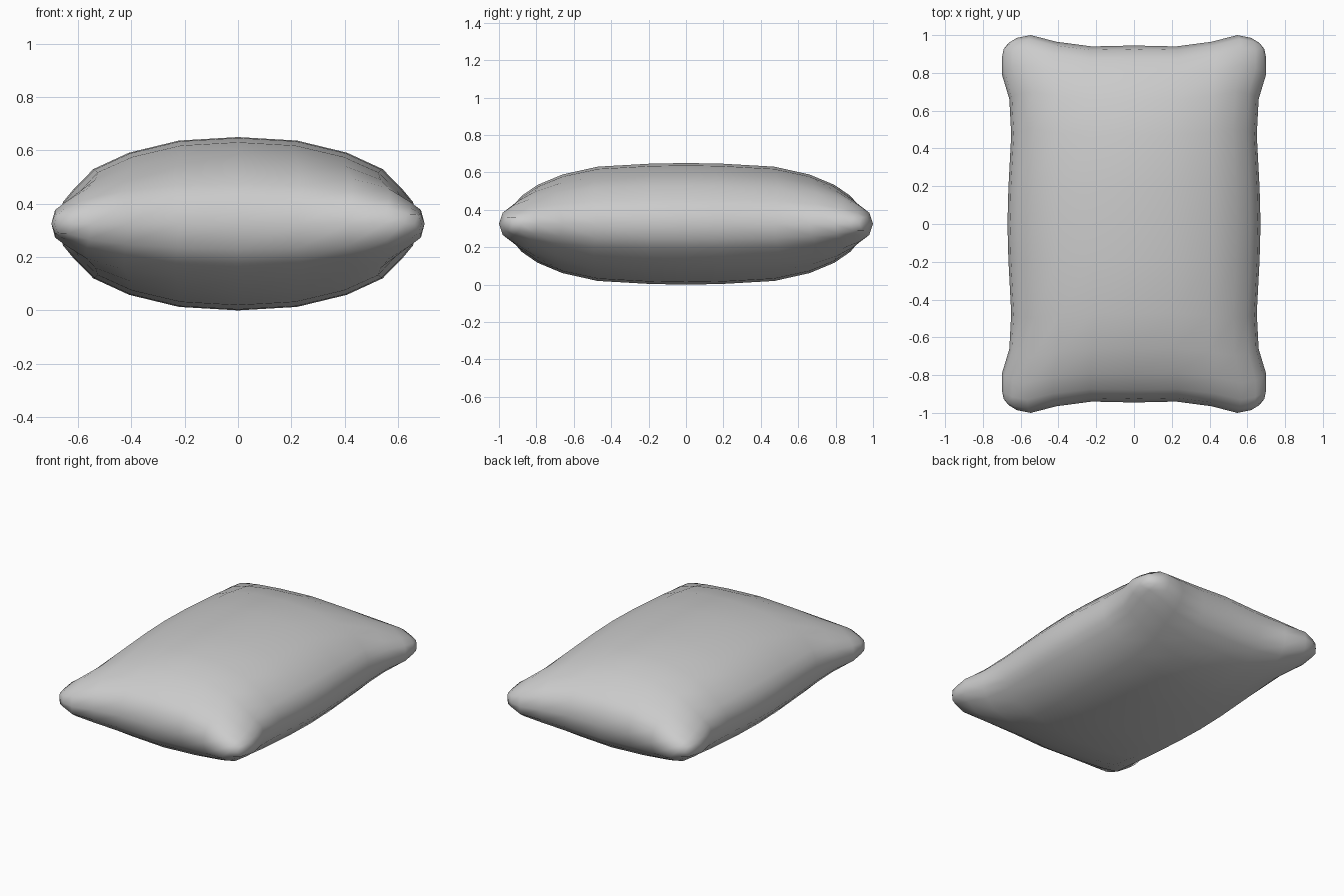
import bpy, bmesh

if "Cube" in bpy.data.objects:
    bpy.data.objects.remove(bpy.data.objects["Cube"])

MID = 0.325

# Quarter stations: (fraction of half size, outline reach, fullness)
ACROSS = [(0, .945, 1), (.33, .94, .96), (.61, .965, .82), (.81, 1.0, .63),
          (.92, .985, .40), (.98, .96, .25), (1, .945, 0)]
ALONG = [(0, .67, 1), (.2, .665, .99), (.5, .65, .94), (.7, .66, .81),
         (.84, .70, .64), (.93, .70, .46), (.98, .69, .29), (1, .675, 0)]


def mirrored(stations):
    """Extend quarter stations to both sides of the centre."""
    return [(-s, r, f) for s, r, f in reversed(stations[1:])] + stations


def cloth_height(fu, fv):
    """Half thickness, closed at the seam and plump at the corners."""
    return max(MID * fu * fv, 0.035) if fu * fv > 0 else 0


# Cushion: two mirrored puffed sheets sharing one seam
bm = bmesh.new()
for side in (1, -1):
    rows = [[bm.verts.new((u * reach_x, v * reach_y,
                           MID + side * cloth_height(fu, fv)))
             for u, reach_y, fu in mirrored(ACROSS)]
            for v, reach_x, fv in mirrored(ALONG)]
    for a, b in zip(rows, rows[1:]):
        for i in range(len(a) - 1):
            quad = [a[i], a[i + 1], b[i + 1], b[i]]
            bm.faces.new(quad[::side])
bmesh.ops.remove_doubles(bm, verts=bm.verts, dist=0.0005)
bmesh.ops.recalc_face_normals(bm, faces=bm.faces)
for face in bm.faces:
    face.smooth = True

mesh = bpy.data.meshes.new("pillow")
bm.to_mesh(mesh)
bm.free()
pillow = bpy.data.objects.new("pillow", mesh)
bpy.context.collection.objects.link(pillow)

# Plain grey cloth
cloth = bpy.data.materials.new("light grey cloth")
cloth.use_nodes = True
colour = (0.6, 0.6, 0.6, 1)
cloth.diffuse_color = colour
cloth.node_tree.nodes["Principled BSDF"].inputs["Base Color"].default_value = colour
mesh.materials.append(cloth)
